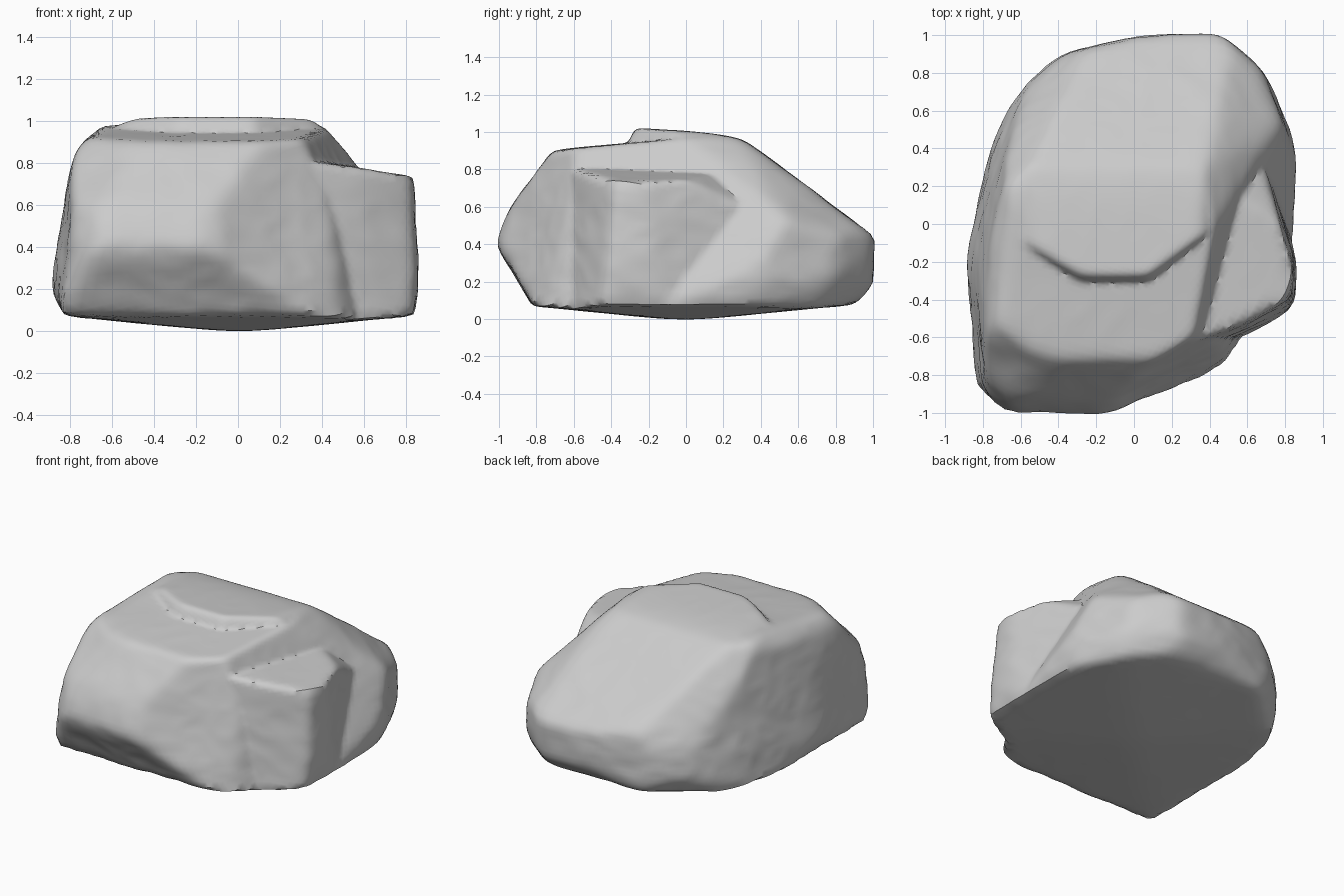
import bpy, bmesh
from mathutils import Vector, noise

cube = bpy.data.objects.get("Cube")
if cube:
    bpy.data.objects.remove(cube)

CORE = Vector((0, 0, 0.42))


def planes(*cuts):
    """Cut faces given as (normal, point), stored as normal over distance from the core."""
    result = []
    for normal, point in cuts:
        n = Vector(normal)
        result.append(n / n.dot(Vector(point) - CORE))
    return result


# Shallow bowl of the underside
under = planes(*[((sx * .1, sy * .1, -1), (sx * .15, sy * .15, .003))
                 for sx, sy in ((1, 0), (-1, 0), (0, 1), (0, -1))])

# Front faces
front = planes(
    ((0, -1, -.6), (-.2, -1, .38)),
    ((0, -1, .3), (-.2, -1, .42)),
    ((0, -1, .75), (-.2, -.72, .89)),
    ((-.7, -.7, .15), (-.74, -.92, .4)),
    ((-.45, -.75, .8), (-.72, -.55, .9)),
)

# Left-hand and back walls, with the long back slope
sides = planes(
    ((-1, -.1, .1), (-.885, -.2, .25)),
    ((-1, .25, .15), (-.875, -.15, .25)),
    ((-.9, .45, .15), (-.67, .53, .35)),
    ((-.65, .75, .15), (-.47, .81, .35)),
    ((-1, 0, .3), (-.82, 0, .7)),
    ((-.8, 0, 1), (-.76, 0, .88)),
    ((-.25, 1, 0), (-.15, .95, .35)),
    ((0, 1, 0), (.2, 1, .35)),
    ((.65, .75, 0), (.52, .95, .35)),
    ((.92, .38, .1), (.78, .58, .35)),
    ((0, .45, .6), (.2, .75, .63)),
    ((-.6, .7, .55), (-.42, .6, .73)),
    ((.55, .45, .75), (.55, .55, .69)),
    ((1, .05, .05), (.88, .18, .4)),
)

# Worn lower rim
rim = planes(
    ((0, 1, -1), (.2, .95, .13)),
    ((-1, 0, -.6), (-.86, -.2, .13)),
    ((-.65, .75, -.6), (-.46, .8, .13)),
    ((.65, .75, -.6), (.5, .9, .13)),
    ((.92, .38, -.5), (.77, .56, .13)),
    ((1, 0, -.2), (.85, .1, .15)),
)

# Right-hand shoulder above the ledge
shoulder = planes(
    ((.5, -.85, .25), (.1, -.87, .4)),
    ((.84, -.5, .2), (.82, -.05, .4)),
    ((1, .15, 1), (.54, 0, .85)),
    ((1, -.25, .5), (.45, -.35, .75)),
)

# Main boulder
shell = under + front + sides + rim + shoulder
boulder = shell + planes(
    ((0, -.1, 1), (0, -.4, .93)),
    ((0, .2, 1), (0, .2, .97)),
)

# Raised slab on the top
slab = shell + planes(
    ((0, -1, .5), (-.05, -.28, 1.0)),
    ((-.5, -.8, .5), (-.5, -.16, .97)),
    ((.6, -.8, .5), (.25, -.16, .98)),
    ((-.5, 0, 1), (-.52, .1, 1.0)),
    ((1, 0, 1.2), (.4, .1, .97)),
    ((0, .06, 1), (0, -.28, 1.02)),
    ((0, .22, 1), (0, .2, .985)),
)

# Stepped ledge on the side, fading towards the back
ledge = under + front + rim + planes(
    ((.15, 0, 1), (.7, -.3, .755)),
    ((1, -.1, .05), (.855, -.25, .4)),
    ((.95, .3, .05), (.84, -.15, .4)),
    ((.55, -.85, .1), (.75, -.47, .4)),
    ((.35, -.93, .1), (.46, -.61, .4)),
    ((.3, .35, .6), (.65, .1, .75)),
    ((0, 1, .4), (0, .35, .6)),
    ((-1, 0, 0), (-.1, 0, .4)),
)


def reach(direction, cuts, sharpness=55):
    """Distance from the core to the softly rounded cut faces."""
    total = sum(max(c.dot(direction), 0) ** sharpness for c in cuts)
    return total ** (-1 / sharpness)


# Carve a fine sphere into the three merged masses
bm = bmesh.new()
bmesh.ops.create_icosphere(bm, subdivisions=6, radius=1)
for v in bm.verts:
    d = v.co.normalized()
    p = d * max(reach(d, mass) for mass in (boulder, slab, ledge))
    # weathered dents, weaker on the top and underside
    q = Vector((p.x * 2.5, p.y * 2.5, p.z * 4.5))
    wear = .007 + noise.noise(q) * .012 - abs(noise.noise(q * 2)) * .012
    v.co = CORE + p * (1 + wear * (.3 if d.z < -.4 else 1 - .6 * max(d.z, 0)))

mesh = bpy.data.meshes.new("rock")
bm.to_mesh(mesh)
bm.free()
rock = bpy.data.objects.new("rock", mesh)
bpy.context.collection.objects.link(rock)

# Plain grey stone
stone = bpy.data.materials.new("grey_stone")
stone.use_nodes = True
colour = (.6, .6, .6, 1)
stone.diffuse_color = colour
stone.node_tree.nodes["Principled BSDF"].inputs["Base Color"].default_value = colour
mesh.materials.append(stone)

bpy.context.view_layer.objects.active = rock
rock.select_set(True)
bpy.ops.object.shade_smooth_by_angle(angle=.7)
